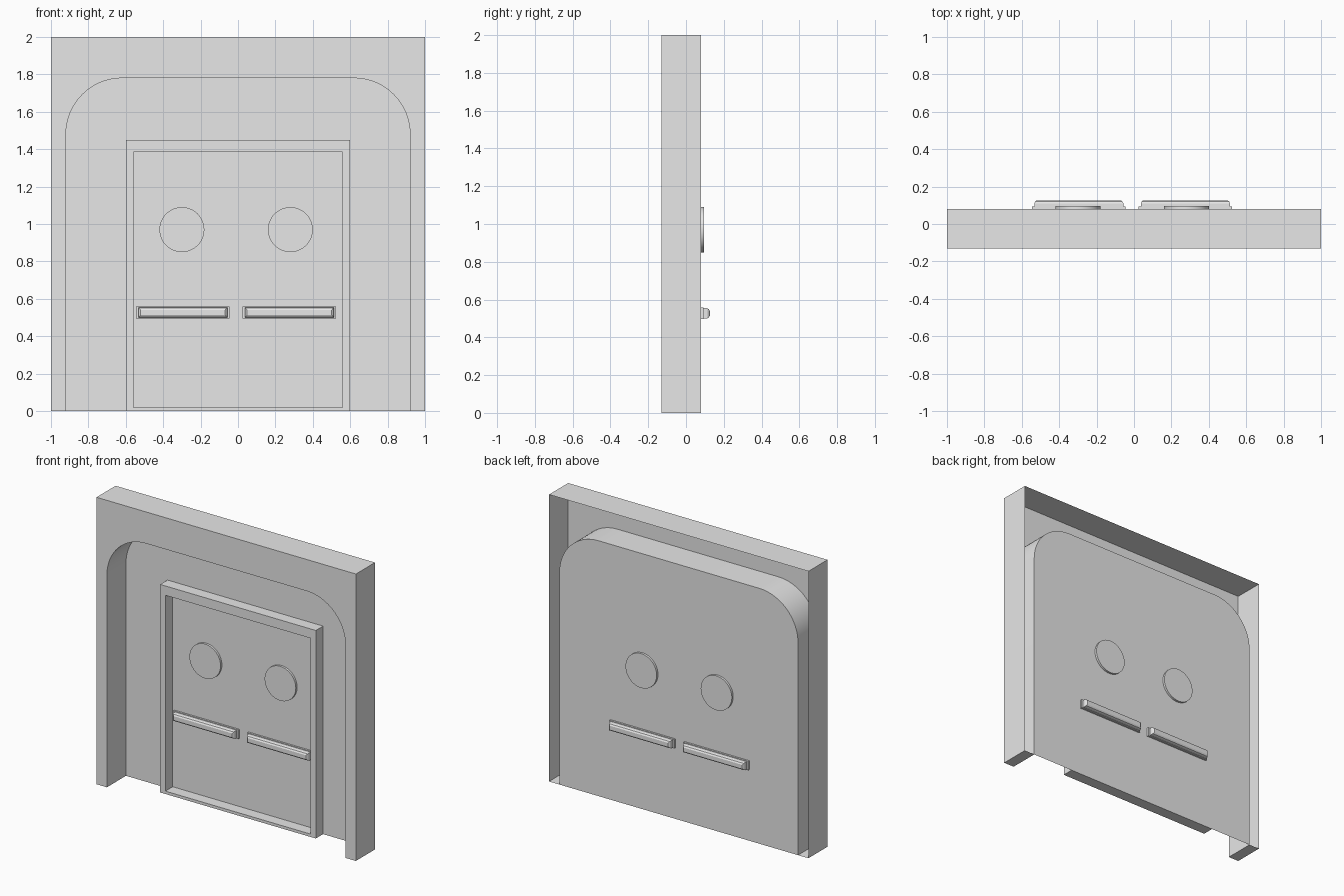
import bpy
import bmesh
from math import sin, cos, pi, radians

cube = bpy.data.objects.get("Cube")
if cube:
    bpy.data.objects.remove(cube)

# One plain grey for the whole model
grey = bpy.data.materials.new("plain_grey")
grey.use_nodes = True
grey.diffuse_color = (0.8, 0.8, 0.8, 1)
grey.node_tree.nodes["Principled BSDF"].inputs["Base Color"].default_value = (0.8, 0.8, 0.8, 1)

FRONT, BACK = -0.13, 0.08    # depth of the surround
FRAME_FRONT = 0.0            # front of the raised door frame


def finish(name, bm, smooth=False):
    bmesh.ops.remove_doubles(bm, verts=bm.verts, dist=0.0001)
    bmesh.ops.recalc_face_normals(bm, faces=bm.faces)
    mesh = bpy.data.meshes.new(name)
    bm.to_mesh(mesh)
    bm.free()
    mesh.materials.append(grey)
    obj = bpy.data.objects.new(name, mesh)
    bpy.context.collection.objects.link(obj)
    if smooth:
        bpy.ops.object.select_all(action='DESELECT')
        obj.select_set(True)
        bpy.context.view_layer.objects.active = obj
        bpy.ops.object.shade_smooth_by_angle(angle=radians(30))
    return obj


def ring(bm, outline, y):
    return [bm.verts.new((x, y, z)) for x, z in outline]


def bridge(bm, a, b, closed=True):
    n = len(a)
    for i in range(n if closed else n - 1):
        j = (i + 1) % n
        bm.faces.new((a[i], a[j], b[j], b[i]))


def rect(x0, x1, z0, z1):
    return [(x0, z0), (x0, z1), (x1, z1), (x1, z0)]


def circle(x, z, r, n=48):
    return [(x + r * cos(2 * pi * i / n), z + r * sin(2 * pi * i / n)) for i in range(n)]


def arch(half, top, r, steps=16):
    left = [(-half, 0)]
    for i in range(steps + 1):
        a = pi / 2 * i / steps
        left.append((-half + r - r * cos(a), top - r + r * sin(a)))
    return left + [(-x, z) for x, z in reversed(left)]


def relief(name, layers, smooth=False):
    """Stacked outlines joined by walls and capped on the last one."""
    bm = bmesh.new()
    rings = [ring(bm, outline, y) for outline, y in layers]
    for a, b in zip(rings, rings[1:]):
        bridge(bm, a, b)
    bm.faces.new(rings[-1])
    return finish(name, bm, smooth)


# Surround: thin shell, open at the back, with an arched opening
opening = arch(0.92, 1.78, 0.30)
outer = rect(-1, 1, 0, 2)
bm = bmesh.new()
outer_front, outer_back = ring(bm, outer, FRONT), ring(bm, outer, BACK)
arch_front, arch_back = ring(bm, opening, FRONT), ring(bm, opening, BACK)
bm.faces.new(outer_front + arch_front[::-1])
bridge(bm, outer_front, outer_back, closed=False)
bridge(bm, arch_front, arch_back, closed=False)
for k in (0, -1):
    bm.faces.new((outer_front[k], arch_front[k], arch_back[k], outer_back[k]))
finish("surround", bm, smooth=True)

# Flat panel closing the arch
bm = bmesh.new()
bm.faces.new(ring(bm, opening, BACK))
finish("back_panel", bm)

# Raised rectangular door frame
bm = bmesh.new()
frame_out, frame_in = rect(-0.6, 0.6, 0, 1.45), rect(-0.56, 0.56, 0.02, 1.385)
rings = [ring(bm, o, y) for o, y in ((frame_out, BACK), (frame_out, FRAME_FRONT),
                                     (frame_in, FRAME_FRONT), (frame_in, BACK))]
for a, b in zip(rings, rings[1:]):
    bridge(bm, a, b)
finish("door_frame", bm)

# Round windows and push bars on both faces of the panel
for face, s in (("front", -1), ("back", 1)):
    for side, cx, bx in (("right", -0.30, -0.295), ("left", 0.28, 0.275)):
        disc = circle(cx, 0.97, 0.12)
        relief(f"{face}_{side}_window", [(disc, BACK), (disc, BACK + s * 0.015)], smooth=True)
        layers = []
        for half, h, depth in ((0.25, 0.031, 0), (0.25, 0.031, 0.013),
                               (0.238, 0.027, 0.013), (0.238, 0.027, 0.03),
                               (0.234, 0.023, 0.04), (0.226, 0.013, 0.046)):
            layers.append((rect(bx - half, bx + half, 0.527 - h, 0.527 + h), BACK + s * depth))
        relief(f"{face}_{side}_push_bar", layers)
